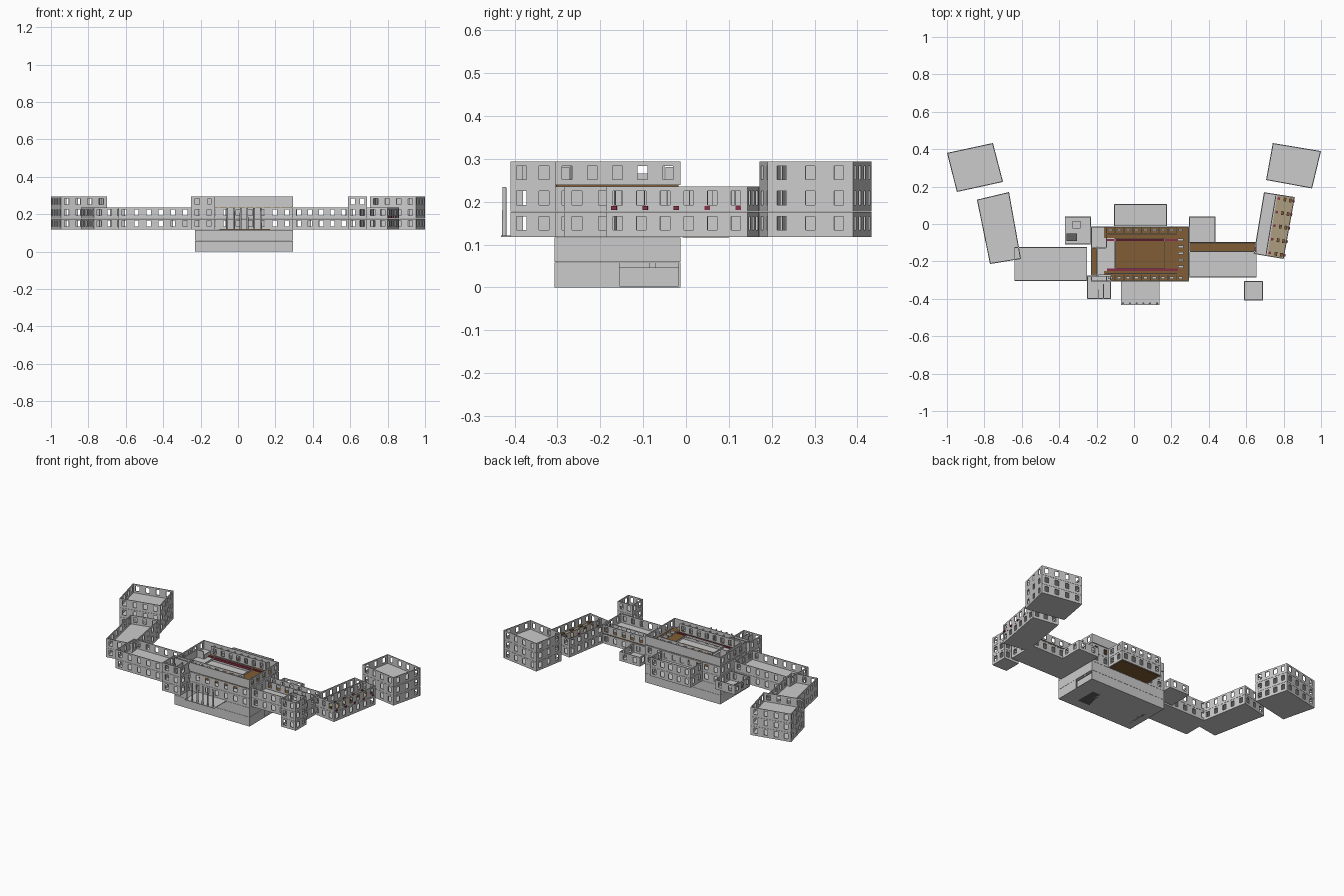
import bpy, bmesh
from math import atan2, cos, sin
from mathutils import Vector, Matrix

if "Cube" in bpy.data.objects:
    bpy.data.objects.remove(bpy.data.objects["Cube"])

G, STOREY, SLAB, T = 0.118, 0.059, 0.0035, 0.005   # ground level, storey height, slab, wall thickness


def material(name, col):
    m = bpy.data.materials.new(name)
    m.diffuse_color = (*col, 1)
    m.use_nodes = True
    m.node_tree.nodes["Principled BSDF"].inputs["Base Color"].default_value = m.diffuse_color
    return m


WOOD = material("wood", (0.22, 0.11, 0.035))
RED = material("red_cloth", (0.24, 0.03, 0.06))
BEIGE = material("beige_floor", (0.42, 0.34, 0.22))
DARK = material("dark_grey", (0.12, 0.12, 0.12))


def box(bm, c, size, ang=0.0):
    m = Matrix.Translation(c) @ Matrix.Rotation(ang, 4, 'Z') @ Matrix.Diagonal((*size, 1))
    bmesh.ops.create_cube(bm, size=1, matrix=m)


def span(bm, x0, x1, y0, y1, z0, z1):
    box(bm, ((x0 + x1) / 2, (y0 + y1) / 2, (z0 + z1) / 2), (x1 - x0, y1 - y0, z1 - z0))


def slab(bm, pts, z, h):
    lo = [bm.verts.new((x, y, z)) for x, y in pts]
    hi = [bm.verts.new((x, y, z + h)) for x, y in pts]
    bm.faces.new(lo[::-1])
    bm.faces.new(hi)
    for i in range(len(pts)):
        j = (i + 1) % len(pts)
        bm.faces.new((lo[i], lo[j], hi[j], hi[i]))


def wall(bm, p, q, z, h, n):
    """Wall from p to q with n window openings, thickness to the inside."""
    p, q = Vector(p), Vector(q)
    d = q - p
    L = d.length
    d /= L
    nrm = Vector((-d.y, d.x))
    ang = atan2(d.y, d.x)

    def piece(a, b, z0, z1):
        c = p + d * (a + b) / 2 + nrm * T / 2
        box(bm, (c.x, c.y, (z0 + z1) / 2), (b - a, T, z1 - z0), ang)
    if n == 0:
        piece(0, L, z, z + h)
        return
    sill, head, w = z + 0.012, z + 0.044, 0.023
    piece(0, L, z, sill)
    piece(0, L, head, z + h)
    edge = 0.0
    for i in range(n):
        c = L * (i + 0.5) / n
        piece(edge, c - w / 2, sill, head)
        edge = c + w / 2
    piece(edge, L, sill, head)


def finish(name, bm, mat=None):
    me = bpy.data.meshes.new(name)
    bm.to_mesh(me)
    bm.free()
    if mat:
        me.materials.append(mat)
    ob = bpy.data.objects.new(name, me)
    bpy.context.collection.objects.link(ob)
    return ob


def rect(x0, x1, y0, y1):
    return [(x0, y0), (x1, y0), (x1, y1), (x0, y1)]


def room(name, pts, storeys, counts=None, z=G, first=0, slabs=True):
    """Roofless stack of storeys on a counter-clockwise footprint."""
    bm = bmesh.new()
    for s in range(first, storeys):
        zs = z + s * STOREY
        if slabs:
            slab(bm, pts, zs, SLAB)
        for i, p in enumerate(pts):
            q = pts[(i + 1) % len(pts)]
            n = counts[i] if counts else round((Vector(q) - Vector(p)).length / 0.06)
            wall(bm, p, q, zs + SLAB, STOREY - SLAB - 0.001, n)
    return finish(name, bm)


def blocks(name, spans, mat=None):
    bm = bmesh.new()
    for s in spans:
        span(bm, *s)
    return finish(name, bm, mat)


# end blocks and angled wings
room("west_end_block", [(-0.947, .171), (-.70, .225), (-.754, .433), (-1.0, .38)], 3)
room("east_end_block", [(.706, .235), (.952, .19), (1.0, .39), (.742, .433)], 3)
room("west_wing", [(-.77, -.214), (-.604, -.187), (-.668, .171), (-.84, .13)], 2)
E = [(.64, -.16), (.80, -.187), (.86, .144), (.695, .17)]
room("east_wing", E, 2)

# straight connecting ranges
room("west_range", rect(-.64, -.25, -.305, -.123), 2)
room("east_range", rect(.294, .656, -.285, -.1), 2)
room("west_tower", rect(-.25, -.123, -.40, -.275), 3)
room("east_tower", rect(.588, .69, -.41, -.305), 3)

# rear rooms
room("west_rear_room", rect(-.37, -.23, -.11, .04), 1)
room("east_rear_room", rect(.294, .436, -.1, .04), 1)
room("rear_hall", rect(-.107, .176, -.012, .107), 2)
blocks("rear_hall_underside", [(-.10, .17, -.008, .10, G - .002, G)], WOOD)

# central block: plain basement, windowed storeys, plain attic front and back
C = rect(-.23, .295, -.307, -.013)
bm = bmesh.new()
for k in range(2):
    z = k * 0.059
    slab(bm, C, z, SLAB)
    for i in range(4):
        if k == 0 and i == 1:
            wall(bm, C[1], (.295, -.155), z, .058, 0)      # side with recessed bay
            wall(bm, (.288, -.155), (.288, -.013), z, .048, 0)
            wall(bm, (.295, -.085), (.295, -.07), z + .045, .013, 0)
        else:
            wall(bm, C[i], C[(i + 1) % 4], z, .058, 0)
finish("basement", bm)
room("central_block", C, 2, (8, 5, 8, 5))
room("central_attic", C, 3, (0, 5, 0, 5), first=2, slabs=False)
blocks("basement_underside_panels", [(-.19, -.08, -.25, -.12, -.0, .001), (.08, .2, -.25, -.12, 0, .001)], DARK)

# portico with columns
blocks("portico_floor", [(-.07, .136, -.432, -.305, G, G + SLAB)])
bm = bmesh.new()
for i in range(6):
    x = -.058 + i * .036
    bmesh.ops.create_cone(bm, cap_ends=True, segments=12, radius1=.0052, radius2=.0045, depth=.114,
                          matrix=Matrix.Translation((x, -.424, G + .059)))
finish("portico_columns", bm)

# chamber floor and gallery
g = G + 2 * STOREY
blocks("chamber_floor", [(-.10, .20, -.25, -.07, G + STOREY + SLAB, G + STOREY + .006)], WOOD)
blocks("gallery_floor", [(-.16, .288, -.302, -.25, g, g + SLAB), (-.16, .288, -.075, -.018, g, g + SLAB),
                         (.165, .288, -.25, -.075, g, g + SLAB), (-.225, -.20, -.27, -.13, g, g + SLAB)], WOOD)
blocks("gallery_benches", [(-.145, .235, y - .006, y + .006, g - .004, g + .009) for y in (-.085, -.245)], RED)
blocks("gallery_parapet", [(-.10, .165, -.237, -.234, g, g + .012), (-.10, .165, -.078, -.075, g, g + .012),
                           (.162, .165, -.235, -.075, g, g + .012), (-.103, -.10, -.237, -.075, g, g + .012)])
stalls = []
for i in range(9):
    x = -.15 + i * .047
    for y0, y1 in ((-.303, -.272), (-.048, -.017)):
        stalls.append((x, x + .005, y0, y1, g, g + .045))
        stalls.append((x + .012, x + .034, (y0 + y1) / 2 - .006, (y0 + y1) / 2 + .006, g, g + .016))
finish_rows = [(.235, .265, -.235 + i * .036, -.222 + i * .036, g, g + .016) for i in range(5)]
blocks("gallery_stalls", stalls + finish_rows)
bm = bmesh.new()
for y, s in ((-.268, 1), (-.055, -1)):                      # inner screens with openings
    a, b = (-.15, y), (.23, y)
    wall(bm, a, b, g, .056, 7)
finish("gallery_screens", bm)

# west lobby with partitions
blocks("lobby_floor", [(-.20, -.10, -.275, -.018, g, g + SLAB), (-.225, -.20, -.13, -.018, g, g + SLAB)])
blocks("lobby_partitions", [(-.20, -.195, -.27, -.12, g, g + .05), (-.225, -.15, -.13, -.125, g, g + .05),
                            (-.15, -.145, -.125, -.06, g, g + .03), (-.19, -.12, -.275, -.27, g, g + .05)])
blocks("tower_partition", [(-.19, -.186, -.397, -.35, g, g + .05), (-.165, -.161, -.397, -.32, g, g + .05)])

# corridor strip, rear room furniture
zf = G + STOREY + SLAB
blocks("corridor_floor", [(.29, .656, -.15, -.096, zf, zf + .002)], WOOD)
bm = bmesh.new()
wall(bm, (.297, -.15), (.652, -.15), zf, .05, 6)
finish("corridor_partition", bm)
blocks("rear_room_tables", [(-.36, -.305, -.09, -.05, G + .003, G + .016)], DARK)
blocks("rear_room_counter", [(-.33, -.285, -.025, .015, G + .003, G + .02)])

# east wing hall: beige half, partition and desks
a, b = Vector(E[0]), Vector(E[3])
u, v = Vector(E[1]) - a, b - a
ang = atan2(u.y, u.x)


def at(s, t):
    return a + u * s + v * t


bm = bmesh.new()
slab(bm, [at(.45, .0), at(1.0, .0), at(1.0, 1.0), at(.45, 1.0)], zf, .002)
finish("hall_floor", bm, BEIGE)
bm = bmesh.new()
wall(bm, at(.42, .02), at(.42, .98), zf, .053, 6)
finish("hall_partition", bm)
for name, cols, mat, size in (("hall_desks", (.72, .9), WOOD, (.014, .02, .012)),
                              ("hall_chairs", (.52, 1.0), RED, (.013, .013, .009))):
    bm = bmesh.new()
    for s in cols:
        for k in range(5):
            p = at(s, .06 + k * .22)
            box(bm, (p.x, p.y, zf + size[2] / 2), size, ang)
    finish(name, bm, mat)
